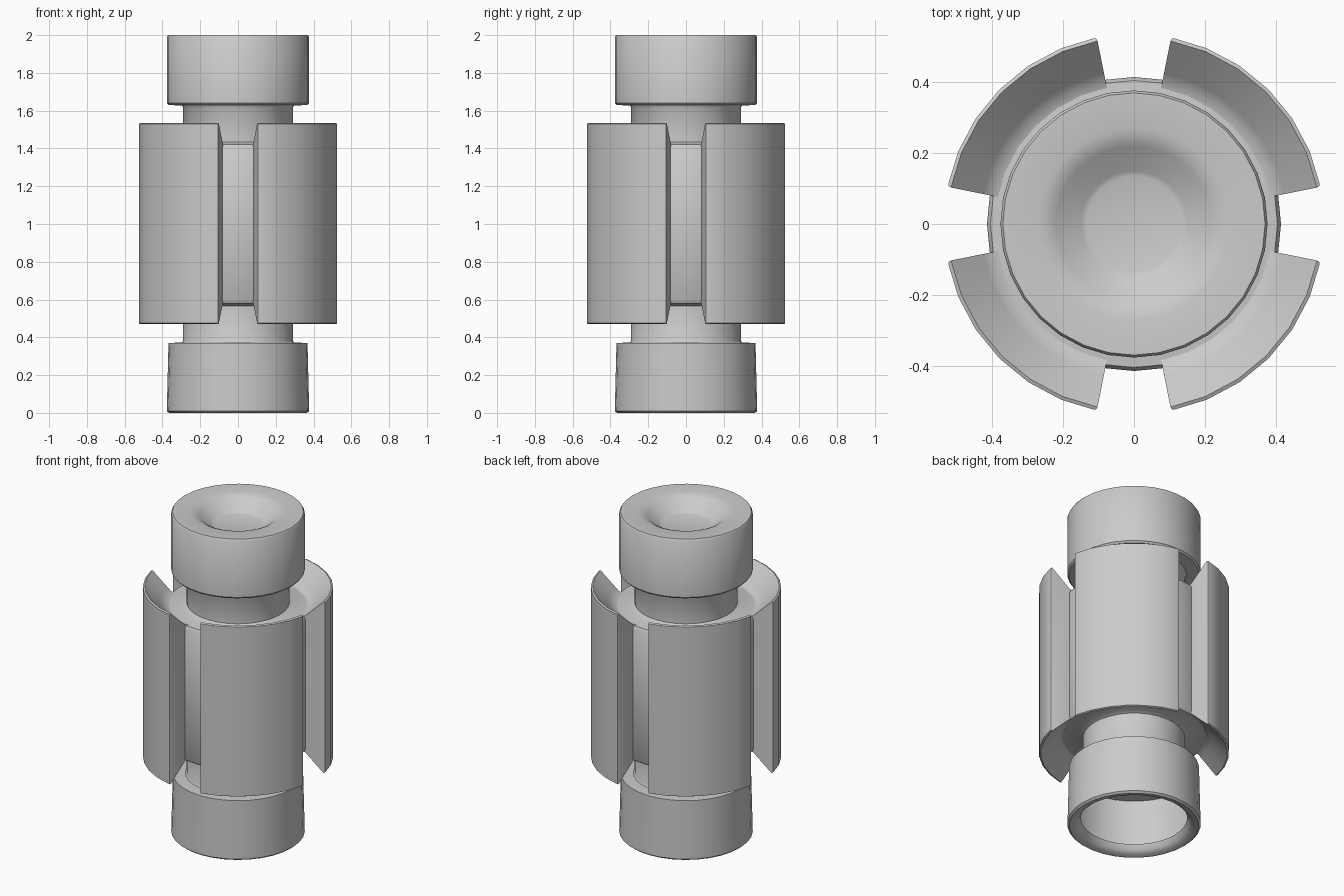
import bpy, bmesh, math

if "Cube" in bpy.data.objects:
    bpy.data.objects.remove(bpy.data.objects["Cube"])

SEG = 32
STEP = 2 * math.pi / SEG


def finish(bm, name):
    bmesh.ops.recalc_face_normals(bm, faces=bm.faces)
    mesh = bpy.data.meshes.new(name)
    bm.to_mesh(mesh)
    bm.free()
    ob = bpy.data.objects.new(name, mesh)
    bpy.context.collection.objects.link(ob)
    bpy.ops.object.select_all(action='DESELECT')
    ob.select_set(True)
    bpy.context.view_layer.objects.active = ob
    bpy.ops.object.shade_smooth_by_angle(angle=math.radians(40))
    return ob


def sweep(bm, profile, first, count, closed_profile):
    """Turn an (r, z) profile about z in steps of 1/32 turn."""
    full = count == SEG
    rings = []
    for i in range(count if full else count + 1):
        a = (first + i) * STEP
        rings.append([bm.verts.new((r * math.cos(a), r * math.sin(a), z))
                      for r, z in profile])
    n = len(profile)
    for i in range(count):
        p, q = rings[i], rings[(i + 1) % len(rings)]
        for j in range(n if closed_profile else n - 1):
            k = (j + 1) % n
            bm.faces.new((p[j], q[j], q[k], p[k]))
    return rings


# Turned body: open hollow foot, lower cap, necks, core, upper cap with dish
half = [(0.415, 1.405), (0.405, 1.42), (0.31, 1.425), (0.29, 1.435),
        (0.29, 1.615), (0.297, 1.627), (0.368, 1.63), (0.377, 1.64)]
body = [(0.30, 0.05), (0.315, 0.02), (0.335, 0.005), (0.365, 0.0), (0.377, 0.01)]
body += [(r, 2 - z) for r, z in reversed(half)][1:]
body += half
body += [(0.377, 1.99), (0.37, 2.0), (0.27, 1.998), (0.245, 1.992),
         (0.22, 1.98), (0.15, 1.925), (0.135, 1.92)]
bm = bmesh.new()
rings = sweep(bm, body, 0, SEG, False)
bm.faces.new([r[-1] for r in rings])
finish(bm, "turned_body")

# Four curved fins with sloping ends, separated by two-step gaps
edge = [(0.39, 1.42), (0.415, 1.428), (0.435, 1.447), (0.527, 1.535), (0.537, 1.53)]
fin = edge + [(r, 2.005 - z) for r, z in reversed(edge)]
for n in range(4):
    bm = bmesh.new()
    rings = sweep(bm, fin, 1 + n * 8, 6, True)
    bm.faces.new(rings[0])
    bm.faces.new(rings[-1])
    bmesh.ops.recalc_face_normals(bm, faces=bm.faces)
    sides = [e for e in bm.edges
             if e.calc_face_angle(0) > math.radians(60)
             and abs(e.verts[0].co.z - e.verts[1].co.z) > 0.5
             and e.verts[0].co.xy.length > 0.5]
    bmesh.ops.bevel(bm, geom=sides, offset=0.01, segments=2, profile=0.5,
                    affect='EDGES')
    finish(bm, "curved_fin_%d" % (n + 1))
